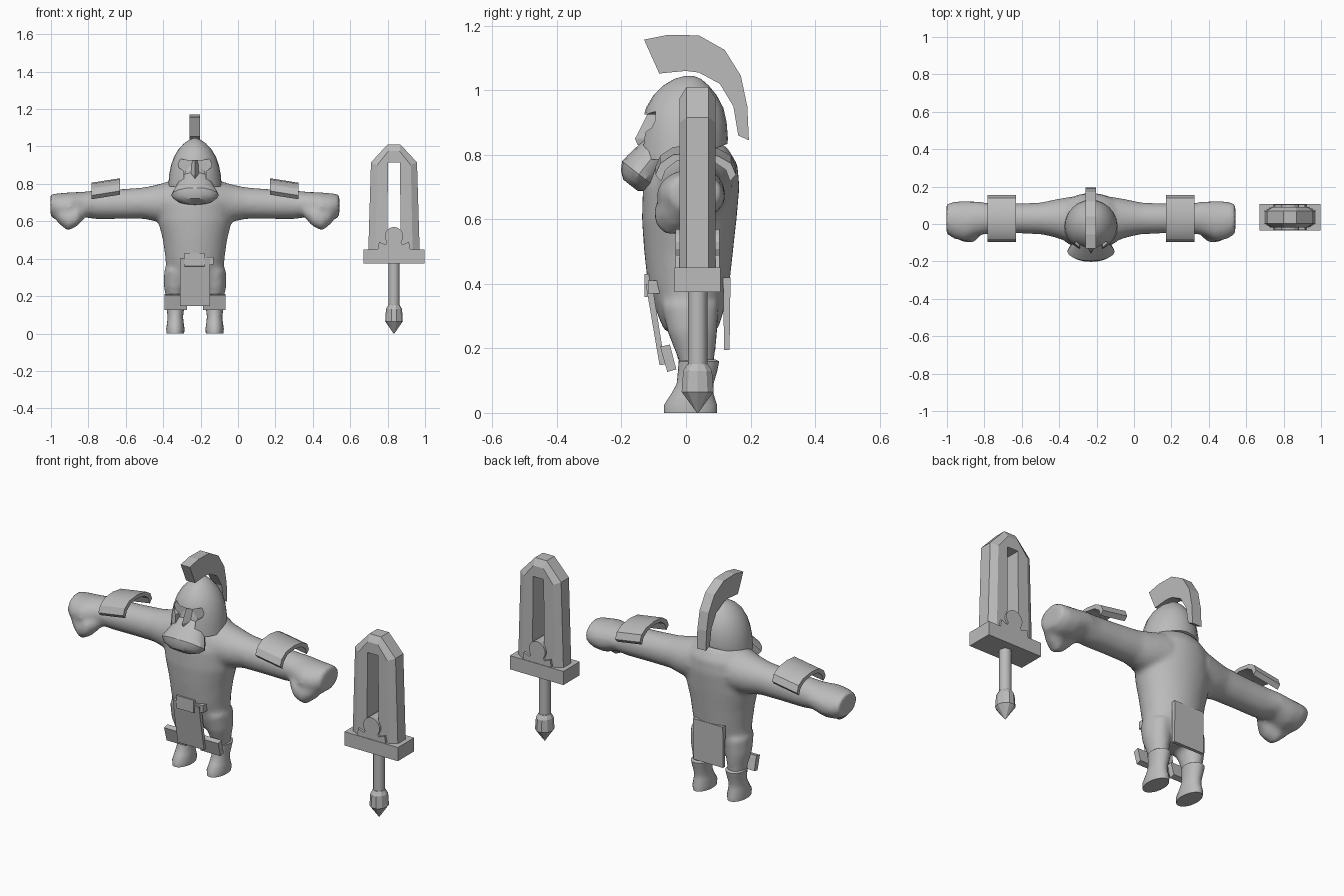
import bpy, bmesh, math
from mathutils import Vector, Matrix

if "Cube" in bpy.data.objects:
    bpy.data.objects.remove(bpy.data.objects["Cube"])

CX, SX, SY = -0.23, 0.834, 0.036      # figure centre, sword centre
grey = bpy.data.materials.new("grey")
grey.diffuse_color = (0.5, 0.5, 0.5, 1)
grey.use_nodes = True
grey.node_tree.nodes["Principled BSDF"].inputs["Base Color"].default_value = grey.diffuse_color


def loft(name, rings):
    """Closed skin through rings of equal point count."""
    bm = bmesh.new()
    rows = [[bm.verts.new(p) for p in r] for r in rings]
    n = len(rows[0])
    for a, b in zip(rows, rows[1:]):
        for i in range(n):
            j = (i + 1) % n
            bm.faces.new((a[i], a[j], b[j], b[i]))
    bm.faces.new(rows[0][::-1])
    bm.faces.new(rows[-1])
    bmesh.ops.recalc_face_normals(bm, faces=bm.faces)
    me = bpy.data.meshes.new(name)
    bm.to_mesh(me)
    bm.free()
    ob = bpy.data.objects.new(name, me)
    bpy.context.collection.objects.link(ob)
    me.materials.append(grey)
    return ob


def upright(rings, n=24):
    """Ellipse rings (z, cx, cy, rx, ry)."""
    t = [2 * math.pi * i / n for i in range(n)]
    return [[(x + rx * math.cos(a), y + ry * math.sin(a), z) for a in t] for z, x, y, rx, ry in rings]


def sideways(rings, n=20):
    """Ellipse rings (x, cy, cz, ry, rz)."""
    t = [2 * math.pi * i / n for i in range(n)]
    return [[(x, y + ry * math.cos(a), z + rz * math.sin(a)) for a in t] for x, y, z, ry, rz in rings]


def prism_y(name, pts, y0, y1, cx=0.0):
    return loft(name, [[(cx + x, y, z) for x, z in pts] for y in (y0, y1)])


def prism_x(name, pts, x0, x1, tilt=0.0):
    return loft(name, [[(x, y, z + d) for y, z in pts] for x, d in ((x0, -tilt), (x1, tilt))])


def mirrored(half):
    return half + [(-x, z) for x, z in reversed(half)]


def select(ob):
    bpy.ops.object.select_all(action='DESELECT')
    ob.select_set(True)
    bpy.context.view_layer.objects.active = ob


def smooth(ob, angle=35):
    select(ob)
    bpy.ops.object.shade_smooth_by_angle(angle=math.radians(angle))


def cut(ob, cutter):
    m = ob.modifiers.new("cut", 'BOOLEAN')
    m.operation, m.solver, m.object = 'DIFFERENCE', 'EXACT', cutter
    select(ob)
    bpy.ops.object.modifier_apply(modifier=m.name)
    bpy.data.objects.remove(cutter)


# Body: torso, arms, fists and legs fused into one soft skin
parts = [loft("body", upright([
    (0.25, CX, 0.015, 0.14, 0.08), (0.3, CX, 0.013, 0.155, 0.10), (0.4, CX, 0.008, 0.158, 0.127),
    (0.5, CX, 0.008, 0.172, 0.138), (0.6, CX, 0.01, 0.197, 0.147), (0.7, CX, 0.016, 0.20, 0.15),
    (0.77, CX, 0.025, 0.18, 0.135), (0.82, CX, 0.03, 0.13, 0.10), (0.85, CX, 0.03, 0.06, 0.06)], 32))]
for s in (-1, 1):
    arm = [(0, .02, .70, .11, .11), (.12, .025, .705, .12, .115), (.2, .03, .697, .10, .10),
           (.27, .03, .697, .085, .085), (.4, .03, .692, .08, .08), (.53, .03, .688, .08, .077),
           (.60, .03, .69, .09, .068), (.67, .015, .675, .108, .08), (.73, .02, .675, .10, .075),
           (.772, .027, .685, .08, .06)]
    parts.append(loft("arm", sideways([(CX + s * d, *r) for d, *r in arm])))
    thumb = [(.585, -.03, .65, .03, .03), (.63, -.05, .625, .05, .052), (.68, -.045, .608, .052, .06),
             (.72, -.03, .63, .05, .05), (.765, -.01, .66, .03, .03)]
    parts.append(loft("thumb", sideways([(CX + s * d, *r) for d, *r in thumb])))
    lx = CX + s * .105
    parts.append(loft("leg", upright([(.1, lx, .04, .04, .045), (.18, lx, .03, .048, .06),
                                      (.25, lx, .02, .062, .078), (.34, lx, .012, .06, .09)])))
select(parts[0])
for p in parts:
    p.select_set(True)
bpy.ops.object.join()
body = bpy.context.object
rm = body.modifiers.new("fuse", 'REMESH')
rm.mode, rm.voxel_size = 'VOXEL', 0.013
sm = body.modifiers.new("soften", 'SMOOTH')
sm.factor, sm.iterations = 0.5, 6
for m in ("fuse", "soften"):
    bpy.ops.object.modifier_apply(modifier=m)
smooth(body, 60)

# Paired pieces: boots, knee plates, arm plates
for s, side in ((-1, "right"), (1, "left")):
    lx = CX + s * .105
    smooth(loft("boot_" + side, upright([
        (0, lx, .014, .047, .082), (.025, lx, .014, .049, .082), (.06, lx, .02, .044, .065),
        (.09, lx, .028, .041, .057), (.13, lx, .036, .046, .061), (.16, lx, .04, .051, .063),
        (.165, lx, .038, .045, .055)])))
    kx = CX + s * .104
    prism_x("knee_plate_" + side, [(-.08, .205), (-.05, .212), (-.03, .135), (-.058, .127)], kx - .06, kx + .06)
    outer = [(-.095, .75), (-.08, .785), (-.04, .812), (.03, .818), (.10, .808), (.14, .785), (.155, .75)]
    inner = [(.03 + (y - .03) * .85, z - .02) for y, z in reversed(outer)]
    xs = sorted((CX + s * .402, CX + s * .553))
    smooth(prism_x("arm_plate_" + side, outer + inner, *xs, -s * .012), 30)

# Helmet with eye slot and face opening
helmet = loft("helmet", upright([
    (.785, CX, -.012, .143, .135), (.85, CX, -.007, .138, .137), (.90, CX, -.005, .128, .131),
    (.945, CX, -.004, .112, .120), (.985, CX, -.003, .088, .098), (1.015, CX, 0, .06, .07),
    (1.035, CX, .005, .032, .042), (1.045, CX, .01, .008, .012)]))
# underside rises toward the back
cut(helmet, prism_x("under_cutter", [(-.02, .78), (.2, .86), (.2, .7), (-.2, .7), (-.2, .79)], CX - .3, CX + .3))
opening = mirrored([(-.05, .74), (-.062, .87), (-.085, .885), (-.1, .94), (-.04, .925)])
cut(helmet, prism_y("face_cutter", opening, -.3, -.095, CX))
smooth(helmet, 30)

# Face, nose, beard
smooth(loft("face", upright([(.74, CX, -.01, .085, .10), (.86, CX, -.01, .095, .105), (.94, CX, -.01, .07, .07)])))
loft("nose", [[(CX + x * w, y, z) for x, y in ((-1, -.09), (0, tip), (1, -.09))]
              for z, w, tip in ((.83, .032, -.15), (.85, .034, -.158), (.925, .015, -.12))])
beard = loft("beard", upright([(0, 0, 0, .075, .05), (-.09, 0, 0, .118, .064), (-.115, 0, 0, .127, .066),
                               (-.14, 0, 0, .105, .052), (-.158, 0, 0, .06, .028)], 16))
beard.matrix_world = Matrix.Translation((CX, -.075, .83)) @ Matrix.Rotation(math.radians(-38), 4, 'X')
smooth(beard, 30)

# Helmet crest
prism_x("crest", [(-.13, 1.157), (-.055, 1.172), (.04, 1.17), (.12, 1.125), (.17, 1.045), (.19, .95),
                  (.195, .845), (.162, .86), (.147, .95), (.105, 1.02), (.04, 1.055), (0, 1.06), (-.083, 1.052)],
        CX - .028, CX + .028)

# Belt buckle, strap end and hanging cloths
prism_x("buckle", [(-.128, .36), (-.128, .43), (-.09, .43), (-.09, .355)], CX - .055, CX + .05)
prism_x("strap_end", [(-.118, .37), (-.118, .41), (-.08, .41), (-.08, .37)], CX + .05, CX + .1)
prism_x("front_cloth", [(-.125, .40), (-.105, .40), (-.065, .15), (-.082, .148)], CX - .08, CX + .08)
prism_x("back_cloth", [(.118, .195), (.135, .195), (.138, .42), (.115, .42)], CX - .09, CX + .09)

# Sword blade with bevelled rim and through slot
rim = mirrored([(-.138, .42), (-.123, .915), (-.035, 1.01)])
flat = mirrored([(-.10, .42), (-.09, .90), (-.03, .975)])
blade = loft("blade", [[(SX + x, SY + y, z) for x, z in o]
                       for o, y in ((flat, -.056), (rim, -.034), (rim, .034), (flat, .056))])
cut(blade, prism_y("slot_cutter", [(-.036, .44), (.036, .44), (.032, .915), (-.032, .915)], -.2, .3, SX))

# Guard and its round ornament
prism_y("guard", mirrored([(-.163, .375), (-.163, .45)]), SY - .071, SY + .071, SX)
arc = [(.05 * math.cos(a), .52 + .05 * math.sin(a)) for a in (math.radians(-40 + 26 * i) for i in range(11))]
prism_y("guard_ornament", [(-.088, .445), (.088, .445), (.08, .49), (.045, .475)] + arc + [(-.045, .475), (-.08, .49)],
        SY - .068, SY + .068, SX)

# Grip and pommel
smooth(loft("grip", upright([(.14, SX, SY, .03, .03), (.38, SX, SY, .03, .03)], 12)), 40)
smooth(loft("pommel", upright([(0, SX, SY, .002, .002), (.065, SX, SY, .047, .052), (.13, SX, SY, .043, .047),
                               (.152, SX, SY, .031, .033)], 10)), 20)
